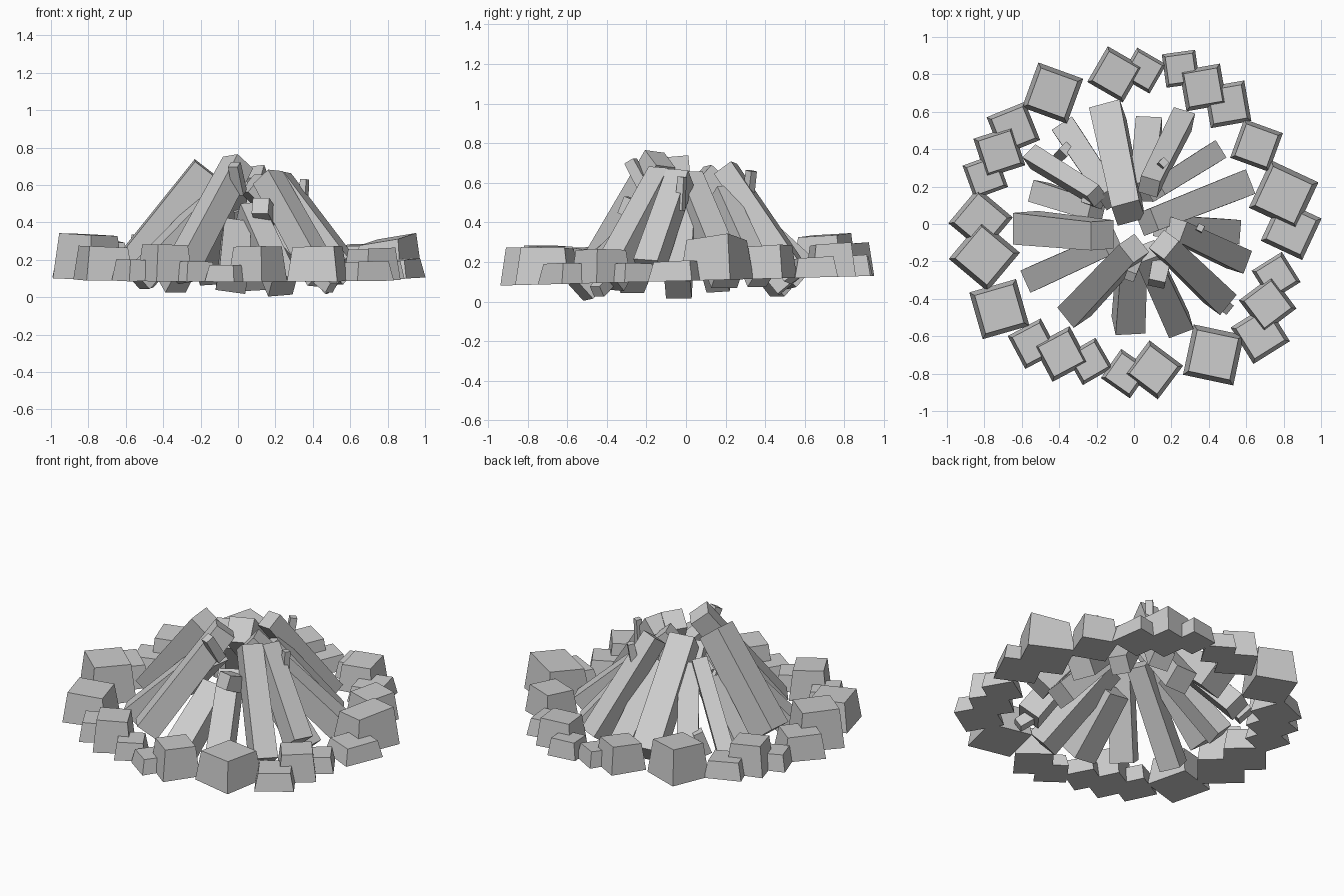
import bpy, math
from mathutils import Vector, Matrix


def frustum(name, mid_low, mid_high, u, v, low, high):
    """Four-sided tapered block; low/high are (width, depth) at each end."""
    pts = []
    for c, (a, b) in ((mid_low, low), (mid_high, high)):
        for i, j in ((-1, -1), (1, -1), (1, 1), (-1, 1)):
            pts.append(c + u * (i * a / 2) + v * (j * b / 2))
    faces = [(3, 2, 1, 0), (4, 5, 6, 7)]
    faces += [(i, (i + 1) % 4, (i + 1) % 4 + 4, i + 4) for i in range(4)]
    me = bpy.data.meshes.new(name)
    me.from_pydata(pts, [], faces)
    ob = bpy.data.objects.new(name, me)
    bpy.context.collection.objects.link(ob)
    return ob


def stone(x, y, size, rot, top, slope=0.05):
    # the ring sits on a slightly tilted plane
    r = math.radians(rot)
    u = Vector((math.cos(r), math.sin(r), 0.026 * math.sin(r)))
    v = Vector((-math.sin(r), math.cos(r), 0.026 * math.cos(r)))
    base = Vector((x, y, 0.105 + 0.026 * y))
    ob = frustum("ring_stone", base, Vector((x, y, top)), u, v,
                 (size, size), (size * 0.82, size * 0.82))
    # top faces dip slightly towards the fire
    out = Vector((x, y)).normalized()
    for vert in ob.data.vertices[4:]:
        vert.co.z += slope * (vert.co.xy - Vector((x, y))).dot(out)


def log(p0, p1, w, roll=0, name="log", taper=0.9):
    p0, p1 = Vector(p0), Vector(p1)
    d = (p1 - p0).normalized()
    u = Matrix.Rotation(math.radians(roll), 3, d) @ \
        d.cross(Vector((0, 0, 1))).normalized()
    v = u.cross(d)
    frustum(name, p0, p1, u, v, (w, w), (w * taper, w * taper))


# ring of stones: x, y, size, rotation, top height
for s in [
    (-.10, .80, .22, -30, .29), (.05, .82, .18, -30, .22),
    (.25, .83, .18, 8, .23), (.37, .73, .22, 10, .29),
    (.50, .64, .22, 10, .22), (.655, .42, .22, -20, .28),
    (.80, .155, .28, -25, .31, .2), (.84, -.03, .245, -25, .20),
    (.76, -.28, .19, 32, .19), (.715, -.43, .22, 37, .26),
    (.675, -.59, .23, 32, .19),
]:
    stone(*s)
for s in [
    (.425, -.70, .275, -12, .27), (.105, -.78, .225, -37, .27),
    (-.045, -.80, .19, -35, .17), (-.24, -.735, .185, 30, .19),
    (-.39, -.695, .22, 28, .28), (-.54, -.64, .20, 28, .20),
    (-.72, -.455, .26, 16, .27), (-.80, -.17, .27, -40, .335),
    (-.82, .02, .245, -40, .25), (-.795, .255, .19, 20, .21),
    (-.72, .385, .22, 18, .30), (-.645, .51, .22, 22, .22),
    (-.435, .70, .255, -20, .335),
]:
    stone(*s)

# tall outer logs leaning to the middle: bottom, top, width, roll
for p0, p1, w, roll in [
    ((-.14, .59, .13), (-.03, .06, .63), .17, 5),
    ((.26, .56, .13), (.08, .20, .67), .12, 12),
    ((.58, .21, .12), (.07, .01, .61), .14, 0),
    ((.56, -.19, .17), (.22, -.03, .63), .13, 6),
    ((.46, -.40, .10), (.16, -.11, .64), .14, 6),
    ((-.32, -.47, .12), (.00, -.13, .72), .14, -10),
    ((-.58, -.02, .16), (-.17, -.06, .685), .17, 8),
]:
    log(p0, p1, w, roll, "tall_log")

# shorter logs filling the gaps
for p0, p1, w, roll in [
    ((.08, .52, .08), (.04, .17, .50), .14, 5),
    ((.43, .38, .11), (.11, .18, .55), .11, 0),
    ((.52, -.04, .06), (.15, -.01, .47), .13, 0),
    ((.24, -.54, .06), (.06, -.15, .46), .14, -6),
    ((-.03, -.54, .09), (-.01, -.20, .36), .16, 10),
    ((-.54, -.29, .09), (-.12, -.10, .53), .13, 0),
    ((-.51, .17, .09), (-.20, .07, .42), .12, 5),
    ((-.54, .36, .14), (-.20, .15, .58), .10, -18),
    ((-.36, .50, .07), (-.12, .14, .52), .13, 0),
]:
    log(p0, p1, w, roll, "short_log")

# sawn-off twigs on the logs
for p0, p1, w in [
    ((.01, -.20, .56), (-.02, -.28, .71), .06),
    ((.35, -.03, .46), (.355, -.02, .63), .04),
    ((.14, .31, .50), (.16, .33, .66), .045),
    ((.15, -.18, .43), (.12, -.32, .49), .10),
    ((-.19, .12, .46), (-.25, .14, .55), .07),
    ((.40, -.37, .14), (.50, -.45, .05), .07),
    ((-.36, .40, .26), (-.40, .36, .12), .06),
]:
    log(p0, p1, w, 0, "twig_stub")
